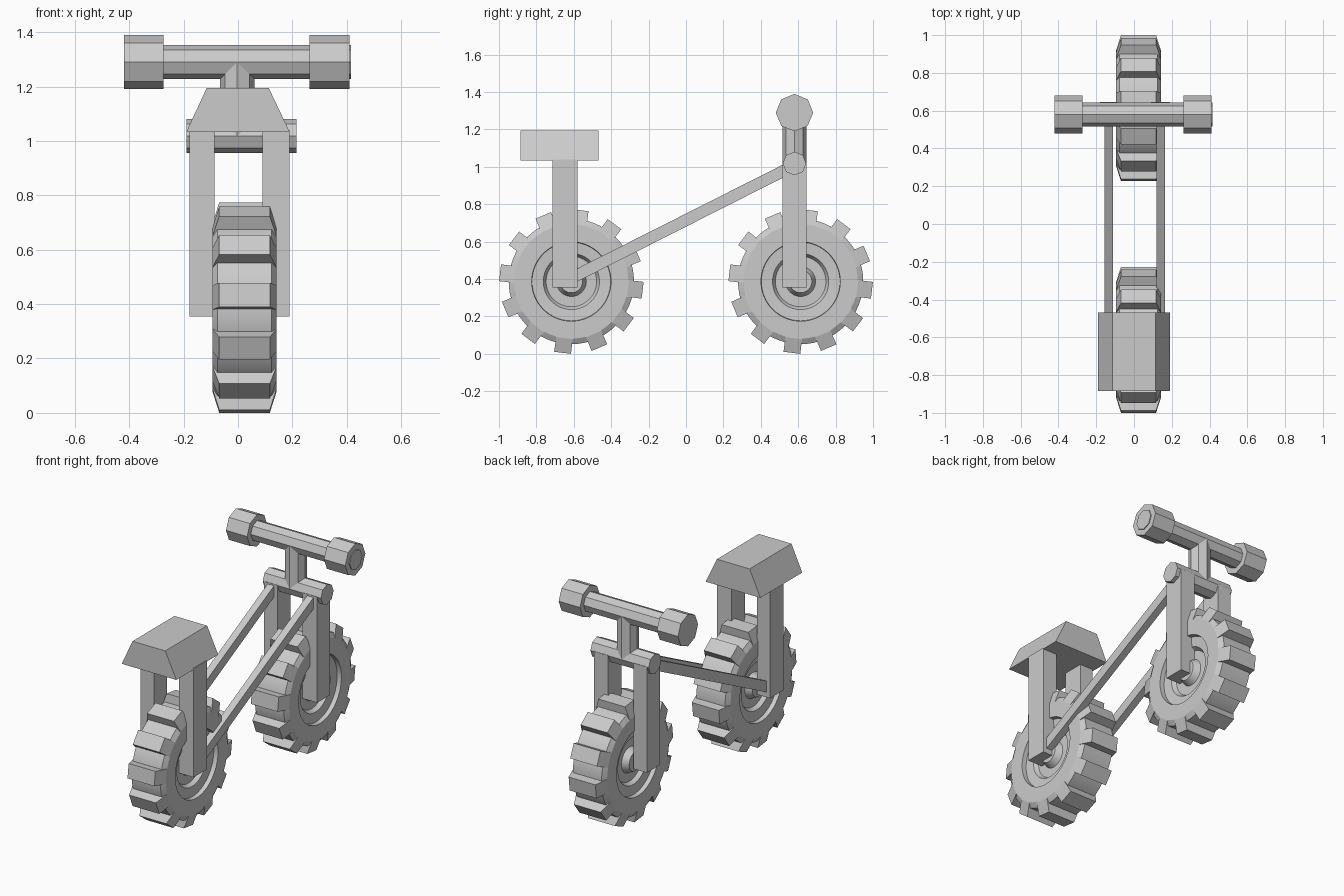
import bpy, bmesh, math
from mathutils import Matrix, Vector

if "Cube" in bpy.data.objects:
    bpy.data.objects.remove(bpy.data.objects["Cube"], do_unlink=True)

GREY = (0.6, 0.6, 0.6, 1)
grey = bpy.data.materials.new("plain grey")
grey.use_nodes = True
grey.diffuse_color = GREY
grey.node_tree.nodes["Principled BSDF"].inputs["Base Color"].default_value = GREY


def finish(name, bm, smooth=False):
    bmesh.ops.recalc_face_normals(bm, faces=bm.faces)
    mesh = bpy.data.meshes.new(name)
    bm.to_mesh(mesh)
    bm.free()
    mesh.materials.append(grey)
    obj = bpy.data.objects.new(name, mesh)
    bpy.context.collection.objects.link(obj)
    if smooth:
        bpy.ops.object.select_all(action="DESELECT")
        obj.select_set(True)
        bpy.context.view_layer.objects.active = obj
        bpy.ops.object.shade_smooth_by_angle(angle=math.radians(20))
    return obj


def box(name, low, high):
    bm = bmesh.new()
    bmesh.ops.create_cube(bm, size=1)
    low, high = Vector(low), Vector(high)
    for v in bm.verts:
        v.co = (low + high) / 2 + v.co * (high - low)
    return finish(name, bm)


def octagon_rod(name, start, end, radius):
    bm = bmesh.new()
    start, end = Vector(start), Vector(end)
    axis = end - start
    turn = axis.to_track_quat("Z", "Y").to_matrix().to_4x4()
    bmesh.ops.create_cone(bm, cap_ends=True, segments=8, radius1=radius, radius2=radius,
                          depth=axis.length, matrix=Matrix.Translation((start + end) / 2) @ turn)
    return finish(name, bm)


def prism(bm, outline, to_a, to_b):
    """Join two copies of an outline into a closed solid."""
    a = [bm.verts.new(to_a(*p)) for p in outline]
    b = [bm.verts.new(to_b(*p)) for p in outline]
    bm.faces.new(a)
    bm.faces.new(b)
    for i in range(len(a)):
        j = (i + 1) % len(a)
        bm.faces.new((a[i], a[j], b[j], b[i]))


# Wheels: lathed tyre and hub, plus twelve tapered tread lugs
WHEEL_X, AXLE_Z, LUGS, STEPS = 0.024, 0.387, 12, 64
half = [(0.1, 0), (0.1, 0.06), (0.06, 0.08), (0.06, 0.135), (0.085, 0.15),
        (0.09, 0.21), (0.118, 0.212), (0.118, 0.305), (0.1, 0.335)]
profile = half + [(-x, r) for x, r in reversed(half)]
lug_outline = [(-0.118, 0.25), (0.118, 0.25), (0.118, 0.305),
               (0.093, 0.384), (-0.093, 0.384), (-0.118, 0.305)]


def wheel(prefix, y):
    place = Matrix.Translation((WHEEL_X, y, AXLE_Z))
    bm = bmesh.new()
    verts = [bm.verts.new((x, r, 0)) for x, r in profile]
    edges = [bm.edges.new(pair) for pair in zip(verts, verts[1:])]
    bmesh.ops.spin(bm, geom=verts + edges, axis=(1, 0, 0), cent=(0, 0, 0),
                   angle=math.tau, steps=STEPS)
    bmesh.ops.remove_doubles(bm, verts=bm.verts, dist=0.0001)
    bm.transform(place)
    finish(prefix + "_tyre", bm, smooth=True)

    bm = bmesh.new()
    for i in range(LUGS):
        spin = Matrix.Rotation(math.tau * i / LUGS - math.radians(7), 4, "X")
        prism(bm, lug_outline,
              lambda x, r: place @ spin @ Vector((x, r, -0.045)),
              lambda x, r: place @ spin @ Vector((x, r, 0.045)))
    finish(prefix + "_tread_lugs", bm)


wheel("rear", -0.613)
wheel("front", 0.613)

# Seat legs, fork legs and sloping frame bars
for side, leg_x, bar_x in (("left", (0.09, 0.19), (0.12, 0.165)),
                           ("right", (-0.179, -0.087), (-0.155, -0.11))):
    box(side + "_seat_leg", (leg_x[0], -0.713, 0.355), (leg_x[1], -0.58, 1.04))
    box(side + "_fork_leg", (leg_x[0], 0.515, 0.355), (leg_x[1], 0.645, 1.02))
    bm = bmesh.new()
    bar = [(-0.62, 0.367), (0.56, 0.963), (0.56, 1.033), (-0.62, 0.437)]
    prism(bm, bar, lambda y, z: (bar_x[0], y, z), lambda y, z: (bar_x[1], y, z))
    finish(side + "_frame_bar", bm)

# Seat: trapezoid block
bm = bmesh.new()
prism(bm, [(-0.19, 1.033), (0.19, 1.033), (0.113, 1.195), (-0.115, 1.195)],
      lambda x, z: (x, -0.884, z), lambda x, z: (x, -0.468, z))
finish("seat", bm)

# Steering: crown rod, stem, handlebar and grips
STEER_Y, BAR_Z = 0.58, 1.29
octagon_rod("fork_crown", (-0.19, STEER_Y, 1.018), (0.215, STEER_Y, 1.018), 0.063)
octagon_rod("stem", (-0.003, STEER_Y, 1.02), (-0.003, STEER_Y, BAR_Z), 0.063)
octagon_rod("handlebar", (-0.41, STEER_Y, BAR_Z), (0.415, STEER_Y, BAR_Z), 0.063)
octagon_rod("left_grip", (0.262, STEER_Y, BAR_Z), (0.41, STEER_Y, BAR_Z), 0.1)
octagon_rod("right_grip", (-0.42, STEER_Y, BAR_Z), (-0.273, STEER_Y, BAR_Z), 0.1)
